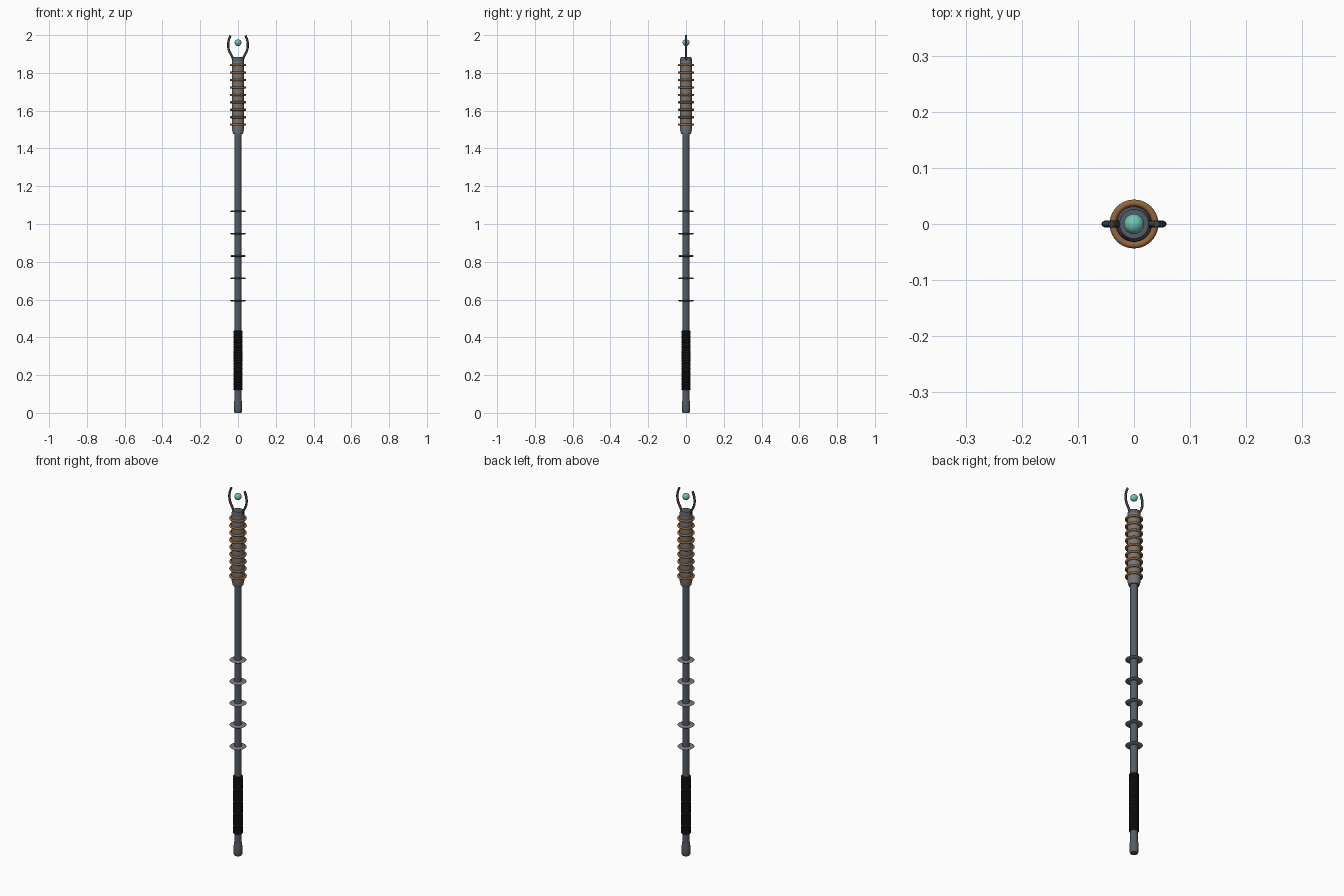
import bpy, bmesh, math

if "Cube" in bpy.data.objects:
    bpy.data.objects.remove(bpy.data.objects["Cube"])


def mat(name, rgb):
    m = bpy.data.materials.new(name)
    m.diffuse_color = (*rgb, 1)
    m.use_nodes = True
    m.node_tree.nodes["Principled BSDF"].inputs["Base Color"].default_value = m.diffuse_color
    return m


STEEL = mat("blue grey steel", (0.09, 0.108, 0.135))
HEAD = mat("warm grey housing", (0.18, 0.18, 0.18))
COPPER = mat("copper", (0.30, 0.13, 0.045))
RUBBER = mat("black rubber", (0.012, 0.012, 0.012))
RING = mat("pale ring steel", (0.19, 0.20, 0.21))
DARK = mat("dark prong steel", (0.05, 0.056, 0.065))
GLOW = mat("teal crystal", (0.16, 0.56, 0.48))


def finish(obj, material, angle=40):
    obj.data.materials.append(material)
    bpy.ops.object.select_all(action='DESELECT')
    obj.select_set(True)
    bpy.context.view_layer.objects.active = obj
    bpy.ops.object.shade_smooth_by_angle(angle=math.radians(angle))
    return obj


def lathe(name, profile, material, sides=32, closed=False):
    """Revolve (radius, z) points about z; open profiles get end caps."""
    bm = bmesh.new()
    rings = []
    for r, z in profile:
        rings.append([bm.verts.new((r * math.cos(2 * math.pi * i / sides),
                                    r * math.sin(2 * math.pi * i / sides), z))
                      for i in range(sides)])
    pairs = list(zip(rings, rings[1:]))
    if closed:
        pairs.append((rings[-1], rings[0]))
    for a, b in pairs:
        for i in range(sides):
            j = (i + 1) % sides
            bm.faces.new((a[i], a[j], b[j], b[i]))
    if not closed:
        bm.faces.new(rings[0][::-1])
        bm.faces.new(rings[-1])
    bmesh.ops.recalc_face_normals(bm, faces=bm.faces)
    me = bpy.data.meshes.new(name)
    bm.to_mesh(me)
    bm.free()
    obj = bpy.data.objects.new(name, me)
    bpy.context.collection.objects.link(obj)
    return finish(obj, material)


# shaft and rounded pommel
lathe("shaft", [(0.0185, 0.05), (0.0185, 1.50)], STEEL)
lathe("pommel", [(0.018, 0), (0.0215, 0.008), (0.0225, 0.03), (0.0215, 0.05),
                 (0.0185, 0.072)], STEEL)

# ribbed rubber grip
ribs, z0, z1 = 24, 0.12, 0.435
step = (z1 - z0) / ribs
grip = []
for k in range(ribs):
    z = z0 + k * step
    grip += [(0.0215, z), (0.0245, z + step * 0.25), (0.0245, z + step * 0.75)]
grip.append((0.0215, z1))
lathe("grip", grip, RUBBER)

# thin guard rings along the shaft
for k in range(5):
    z = 0.594 + k * 0.1183
    lathe(f"guard_ring_{k + 1}",
          [(0.017, z - 0.004), (0.036, z - 0.004), (0.042, z),
           (0.036, z + 0.004), (0.017, z + 0.004)], RING, closed=True)

# coil housing with tapered ends
lathe("coil_housing", [(0.026, 1.477), (0.031, 1.497), (0.032, 1.51), (0.032, 1.862)], HEAD)
lathe("housing_cap", [(0.032, 1.862), (0.031, 1.874), (0.026, 1.885)], STEEL)

# copper coil turns
for k in range(9):
    bpy.ops.mesh.primitive_torus_add(major_segments=40, minor_segments=10,
                                     major_radius=0.0375, minor_radius=0.006,
                                     location=(0, 0, 1.526 + k * 0.0394))
    coil = bpy.context.object
    coil.name = f"coil_turn_{k + 1}"
    finish(coil, COPPER, 60)

# pair of curved prongs
path = [(0.024, 1.865), (0.032, 1.888), (0.047, 1.917), (0.052, 1.945),
        (0.049, 1.972), (0.040, 1.998)]
for side, label in ((-1, "left"), (1, "right")):
    cu = bpy.data.curves.new(f"{label}_prong", 'CURVE')
    cu.dimensions = '3D'
    cu.bevel_depth = 0.006
    cu.bevel_resolution = 2
    cu.resolution_u = 5
    cu.use_fill_caps = True
    sp = cu.splines.new('BEZIER')
    sp.bezier_points.add(len(path) - 1)
    for p, (x, z) in zip(sp.bezier_points, path):
        p.co = (side * x, 0, z)
        p.handle_left_type = p.handle_right_type = 'AUTO'
    obj = bpy.data.objects.new(f"{label}_prong", cu)
    bpy.context.collection.objects.link(obj)
    bpy.ops.object.select_all(action='DESELECT')
    obj.select_set(True)
    bpy.context.view_layer.objects.active = obj
    bpy.ops.object.convert(target='MESH')
    finish(bpy.context.object, DARK, 50)

# floating crystal orb
bpy.ops.mesh.primitive_uv_sphere_add(segments=24, ring_count=16, radius=0.018,
                                     location=(0, 0, 1.96))
bpy.context.object.name = "orb"
finish(bpy.context.object, GLOW, 60)
